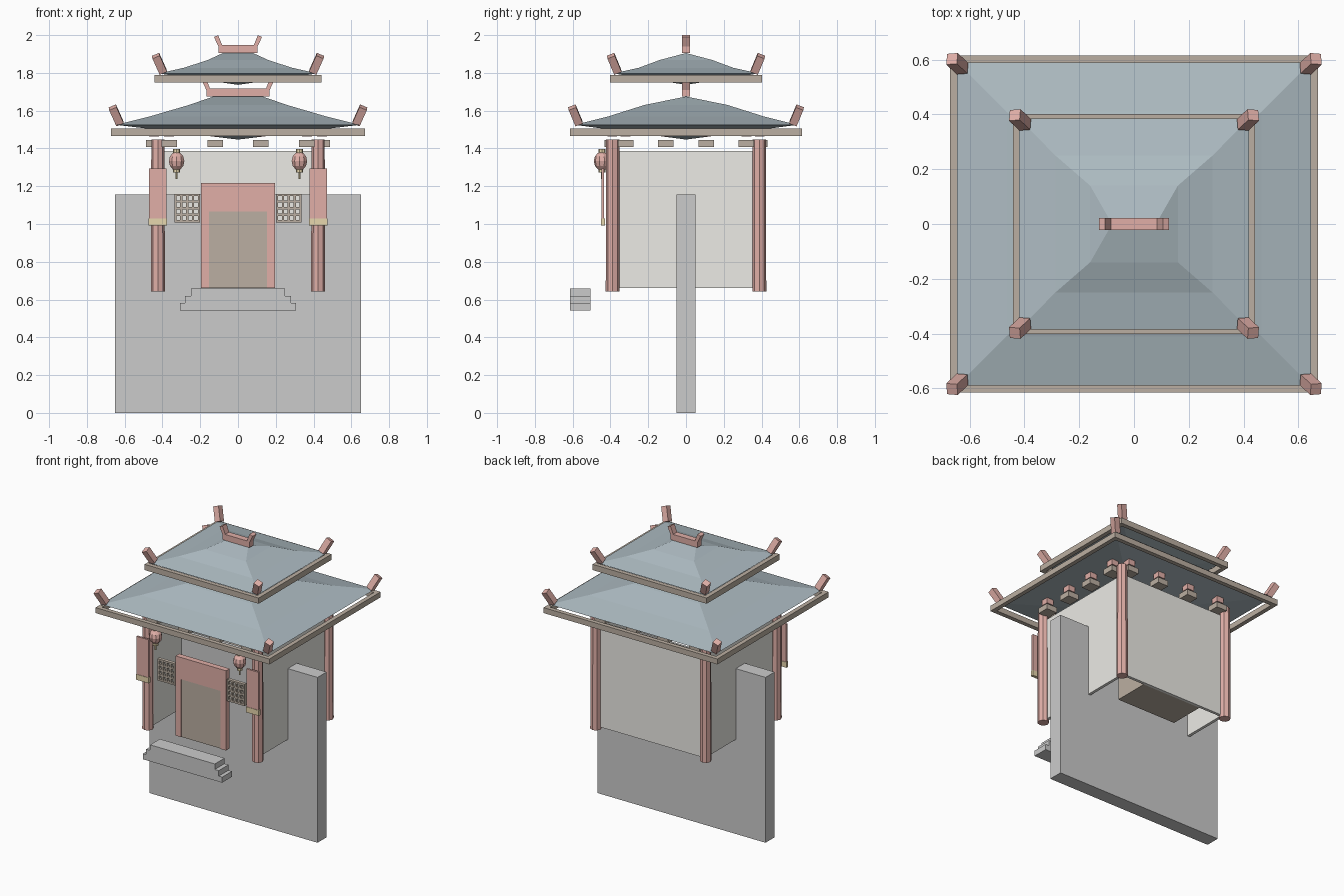
import bpy, bmesh, math
from mathutils import Vector, Matrix

if "Cube" in bpy.data.objects:
    bpy.data.objects.remove(bpy.data.objects["Cube"])

COL = {"red": (.75, .43, .39), "brown": (.50, .43, .36), "white": (.84, .83, .79),
       "stone": (.62, .62, .60), "tile": (.42, .50, .54), "gold": (.80, .68, .42)}
MATS = {}
for n, c in COL.items():
    MATS[n] = bpy.data.materials.new(n)
    MATS[n].diffuse_color = (*c, 1)


def finish(name, bm, mat):
    bmesh.ops.recalc_face_normals(bm, faces=bm.faces)
    me = bpy.data.meshes.new(name)
    bm.to_mesh(me)
    bm.free()
    me.materials.append(MATS[mat])
    ob = bpy.data.objects.new(name, me)
    bpy.context.collection.objects.link(ob)
    return ob


def boxes(name, mat, spans):
    """Each span is x0, x1, y0, y1, z0, z1."""
    bm = bmesh.new()
    for x0, x1, y0, y1, z0, z1 in spans:
        m = Matrix.Translation(((x0 + x1) / 2, (y0 + y1) / 2, (z0 + z1) / 2))
        bmesh.ops.create_cube(bm, size=1, matrix=m @ Matrix.Diagonal((x1 - x0, y1 - y0, z1 - z0, 1)))
    return finish(name, bm, mat)


def cyl(bm, x, y, z0, z1, r0, r1, n=8):
    bmesh.ops.create_cone(bm, cap_ends=True, segments=n, radius1=r0, radius2=r1, depth=z1 - z0,
                          matrix=Matrix.Translation((x, y, (z0 + z1) / 2)))


SIGNS = [(sx, sy) for sx in (-1, 1) for sy in (-1, 1)]

# Base slab and steps
boxes("base_slab", "stone", [(-.65, .65, -.05, .05, 0, 1.155)])
boxes("steps", "stone", [(-w, w, -.613, -.505, z, z + .0385)
                         for w, z in ((.307, .543), (.28, .5815), (.25, .62))])

# Three walls, open at the front and below
boxes("walls", "white", [(-.42, .42, .37, .39, .66, 1.387),
                         (-.42, -.40, -.38, .37, .66, 1.387),
                         (.40, .42, -.38, .37, .66, 1.387)])
boxes("inner_cabinet", "brown", [(-.23, .23, .12, .37, .66, 1.05)])

# Corner columns
bm = bmesh.new()
for sx, sy in SIGNS:
    cyl(bm, sx * .424, sy * .388, .643, 1.447, .037, .035)
finish("columns", bm, "red")

# Door and its frame
boxes("door_frame", "red", [(-.195, -.153, -.41, -.37, .66, 1.217),
                            (.153, .195, -.41, -.37, .66, 1.217),
                            (-.153, .153, -.41, -.37, 1.065, 1.217)])
boxes("door", "brown", [(-.153, .153, -.405, -.375, .66, 1.065)])

# Lattice windows
bars, panes = [], []
for s in (-1, 1):
    cx, cz, hw, hh, t = s * .269, 1.084, .068, .076, .006
    panes.append((cx - hw, cx + hw, -.39, -.385, cz - hh, cz + hh))
    for i in range(5):
        u = cx + (hw - t) * (i / 2 - 1)
        v = cz + (hh - t) * (i / 2 - 1)
        bars.append((u - t, u + t, -.41, -.39, cz - hh, cz + hh))
        bars.append((cx - hw, cx + hw, -.409, -.39, v - t, v + t))
boxes("window_lattice", "brown", bars)
boxes("window_panes", "white", panes)

# Hanging banners
boxes("banners", "red", [(s * .425 - .046, s * .425 + .046, -.447, -.433, 1.03, 1.294) for s in (-1, 1)])
boxes("banner_trim", "gold", [(s * .425 - .05, s * .425 + .05, -.45, -.43, .992, 1.03) for s in (-1, 1)])

# Lanterns
globe, trim = bmesh.new(), bmesh.new()
for s in (-1, 1):
    x, y = s * .325, -.445
    bmesh.ops.create_uvsphere(globe, u_segments=10, v_segments=6, radius=1,
                              matrix=Matrix.Translation((x, y, 1.333)) @ Matrix.Diagonal((.043, .043, .05, 1)))
    cyl(trim, x, y, 1.375, 1.397, .019, .019)
    cyl(trim, x, y, 1.272, 1.293, .019, .019)
    cyl(trim, x, y, 1.238, 1.272, .006, .006, 6)
finish("lantern_globes", globe, "red")
finish("lantern_trim", trim, "gold")

# Eave brackets around the building
low, cap = [], []
for s in (-1, 1):
    spots = [(t, s * .39) for t in (-.365, -.12, .12, .365)]
    spots += [(s * .445, t) for t in (-.32, -.107, .107, .32)]
    for x, y in spots:
        low.append((x - .041, x + .041, y - .041, y + .041, 1.407, 1.445))
        cap.append((x - .026, x + .026, y - .026, y + .026, 1.462, 1.5))
boxes("brackets", "brown", low)
boxes("bracket_caps", "red", cap)


def roof(name, frame, rings, ridge, under_z, ornament):
    # Curved tile surface with a shallow sagging underside
    bm = bmesh.new()
    loops = [[bm.verts.new((sx * a, sy * b, z)) for sx, sy in ((-1, -1), (1, -1), (1, 1), (-1, 1))]
             for a, b, z in rings]
    for p, q in zip(loops, loops[1:]):
        for i in range(4):
            j = (i + 1) % 4
            bm.faces.new((p[i], p[j], q[j], q[i]))
    w, z = ridge
    l, r = bm.verts.new((-w, 0, z)), bm.verts.new((w, 0, z))
    t = loops[-1]
    for f in ((t[0], t[1], r, l), (t[1], t[2], r), (t[2], t[3], l, r), (t[3], t[0], l)):
        bm.faces.new(f)
    c = bm.verts.new((0, 0, under_z))
    for i in range(4):
        bm.faces.new((loops[0][(i + 1) % 4], loops[0][i], c))
    finish(name + "_tiles", bm, "tile")

    # Eave frame
    X, Y, z0, z1 = frame
    k = .03
    boxes(name + "_eave_frame", "brown",
          [(-X, X, s * Y - (k if s > 0 else 0), s * Y + (0 if s > 0 else k), z0, z1) for s in (-1, 1)] +
          [(s * X - (k if s > 0 else 0), s * X + (0 if s > 0 else k), k - Y, Y - k, z0, z1) for s in (-1, 1)])

    # Ridge bar with upturned ends
    e = ornament[3]
    half = [(e, 0), (e, .035), (e + .023, .085), (e + .001, .095), (e - .02, .042)]
    pts = half + [(-x, h) for x, h in reversed(half)]
    bm = bmesh.new()
    f = bm.faces.new([bm.verts.new((x, -.022, z + h)) for x, h in pts])
    ext = bmesh.ops.extrude_face_region(bm, geom=[f])
    bmesh.ops.translate(bm, vec=(0, .044, 0), verts=[v for v in ext["geom"] if isinstance(v, bmesh.types.BMVert)])
    finish(name + "_ridge", bm, "red")

    # Tilted corner ornaments
    bm = bmesh.new()
    for sx, sy in SIGNS:
        rot = Vector((0, 0, 1)).rotation_difference(Vector((sx * .45, sy * .42, 1)))
        m = Matrix.Translation((sx * ornament[0], sy * ornament[1], ornament[2])) @ rot.to_matrix().to_4x4()
        bmesh.ops.create_cube(bm, size=1, matrix=m @ Matrix.Diagonal((.042, .042, .1, 1)))
    finish(name + "_corner_ornaments", bm, "red")


roof("lower_roof", (.672, .614, 1.467, 1.505),
     [(.645, .59, 1.525), (.465, .41, 1.57), (.26, .22, 1.63)], (.13, 1.675), 1.447,
     (.645, .585, 1.575, .168))
roof("upper_roof", (.441, .402, 1.748, 1.788),
     [(.42, .385, 1.797), (.287, .25, 1.827), (.16, .14, 1.868)], (.08, 1.905), 1.737,
     (.416, .38, 1.848, .104))

for m in bpy.data.materials:
    if m.users and not m.is_grease_pencil:
        m.use_nodes = True
        m.node_tree.nodes["Principled BSDF"].inputs["Base Color"].default_value = m.diffuse_color
